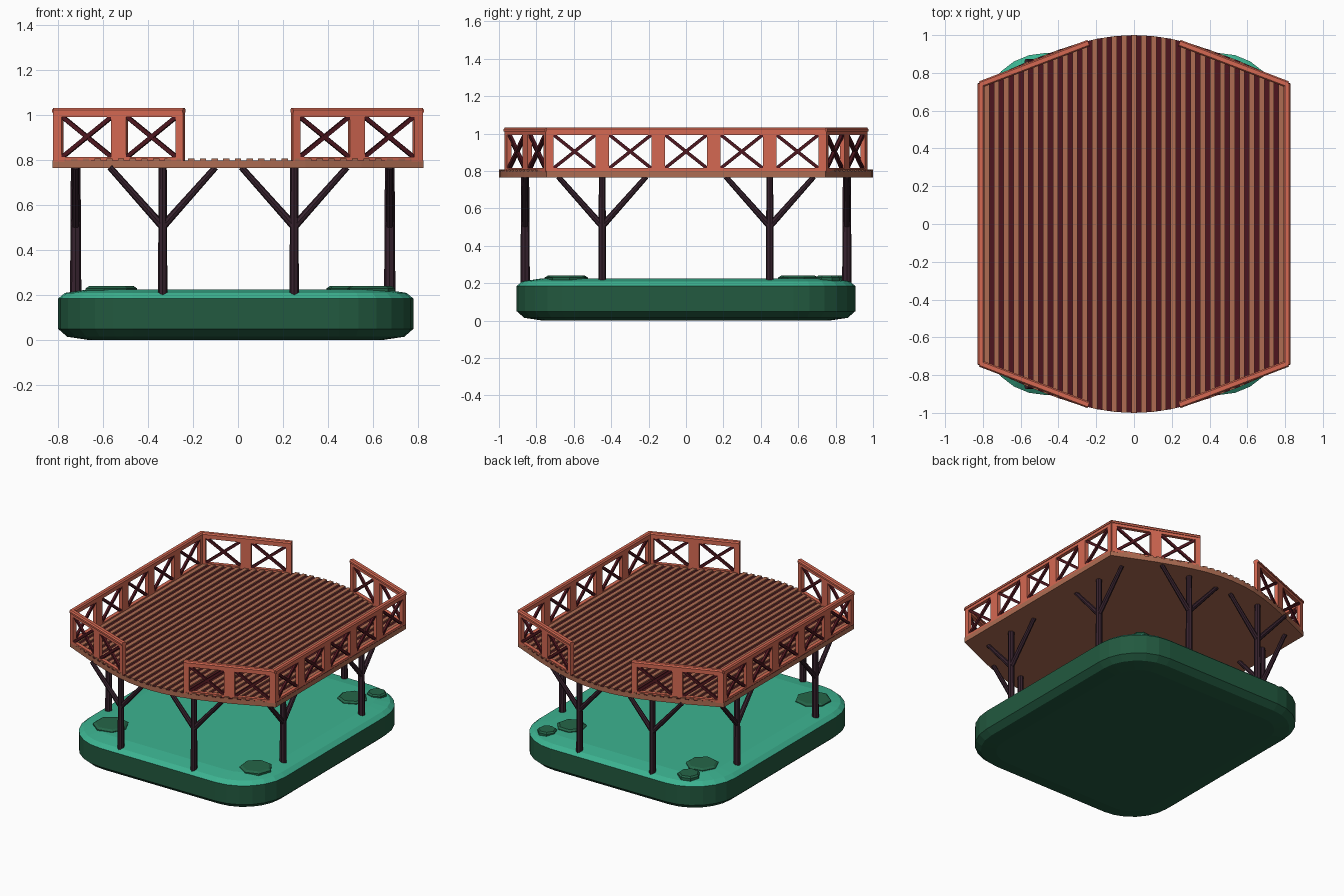
import bpy, bmesh, math
from mathutils import Matrix, Vector

if "Cube" in bpy.data.objects:
    bpy.data.objects.remove(bpy.data.objects["Cube"])


def material(name, rgb):
    m = bpy.data.materials.new(name)
    m.diffuse_color = (*rgb, 1)
    m.use_nodes = True
    m.node_tree.nodes["Principled BSDF"].inputs["Base Color"].default_value = m.diffuse_color
    return m


RAIL = material("red_wood", (0.66, 0.14, 0.085))
PLANK = material("plank_wood", (0.42, 0.15, 0.085))
MAROON = material("dark_maroon", (0.075, 0.008, 0.013))
BARK = material("dark_bark", (0.038, 0.016, 0.027))
GRASS = material("grass_top", (0.045, 0.45, 0.28))
SIDE = material("grass_side", (0.016, 0.10, 0.05))
PAD = material("leaf_pad", (0.018, 0.13, 0.065))


def finish(bm, name, *mats):
    bmesh.ops.recalc_face_normals(bm, faces=bm.faces[:])
    me = bpy.data.meshes.new(name)
    bm.to_mesh(me)
    bm.free()
    for m in mats:
        me.materials.append(m)
    ob = bpy.data.objects.new(name, me)
    bpy.context.collection.objects.link(ob)
    return ob


def loft(bm, rings):
    """Skin a list of equal-length point rings and cap both ends."""
    vs = [[bm.verts.new(p) for p in r] for r in rings]
    n = len(vs[0])
    for a, b in zip(vs, vs[1:]):
        for i in range(n):
            bm.faces.new((a[i], a[(i + 1) % n], b[(i + 1) % n], b[i]))
    bm.faces.new(vs[0][::-1])
    bm.faces.new(vs[-1])


def prism(bm, outline, z0, z1):
    loft(bm, [[(x, y, z) for x, y in outline] for z in (z0, z1)])


def box(bm, lo, hi, frame=Matrix(), mat=0):
    lo, hi = Vector(lo), Vector(hi)
    m = frame @ Matrix.Translation((lo + hi) / 2) @ Matrix.Diagonal((*(hi - lo), 1))
    for v in bmesh.ops.create_cube(bm, size=1, matrix=m)["verts"]:
        for f in v.link_faces:
            f.material_index = mat


def pole(bm, a, b, r0, r1, stretch=(1, 1, 1)):
    a, b = Vector(a), Vector(b)
    rot = (b - a).to_track_quat('Z', 'Y').to_matrix().to_4x4()
    m = Matrix.Translation((a + b) / 2) @ Matrix.Diagonal((*stretch, 1)) @ rot
    bmesh.ops.create_cone(bm, cap_ends=True, segments=8, radius1=r0, radius2=r1,
                          depth=(b - a).length, matrix=m)


# Grassy base: rounded rectangle with soft top and bottom edges
def rounded_ring(inset, z, hx=0.79, hy=0.905, r=0.33, seg=6):
    pts = []
    for k, (sx, sy) in enumerate(((1, 1), (-1, 1), (-1, -1), (1, -1))):
        for i in range(seg + 1):
            t = math.pi / 2 * (k + i / seg)
            pts.append((-0.01 + sx * (hx - r) + (r - inset) * math.cos(t),
                        sy * (hy - r) + (r - inset) * math.sin(t), z))
    return pts


bm = bmesh.new()
loft(bm, [rounded_ring(i, z) for i, z in
          ((0.14, 0), (0.04, 0.015), (0, 0.05), (0, 0.185), (0.03, 0.21), (0.13, 0.225))])
for f in bm.faces:
    f.material_index = 0 if f.calc_center_median().z > 0.19 else 1
finish(bm, "grass_base", GRASS, SIDE)

# Flat leafy pads on the grass
for i, (x, y, r) in enumerate(((-0.57, -0.64, 0.12), (0.59, -0.635, 0.11), (0.49, 0.61, 0.1),
                               (0.58, 0.76, 0.065), (-0.55, 0.6, 0.11), (-0.57, 0.78, 0.075))):
    bm = bmesh.new()
    loft(bm, [[(x + r * s * math.cos(t + i), y + r * s * math.sin(t + i), z)
               for t in (k * math.tau / 7 for k in range(7))]
              for s, z in ((1, 0.2), (1, 0.23), (0.85, 0.24))])
    finish(bm, f"leaf_pad_{i + 1}", PAD)

# Deck outline: straight sides with bowed front and back
BOW = ((0, 1), (0.1, 0.995), (0.2, 0.98), (0.3, 0.955), (0.4, 0.922), (0.55, 0.866), (0.825, 0.745))


def edge(x):
    x = min(abs(x), 0.825)
    for (x0, y0), (x1, y1) in zip(BOW, BOW[1:]):
        if x <= x1:
            return y0 + (y1 - y0) * (x - x0) / (x1 - x0)
    return BOW[-1][1]


xs = [-p[0] for p in BOW[:0:-1]] + [p[0] for p in BOW]
bm = bmesh.new()
prism(bm, [(x, -edge(x)) for x in xs] + [(x, edge(x)) for x in xs[::-1]], 0.765, 0.799)
bm.normal_update()
for f in bm.faces:
    c = f.calc_center_median()
    f.material_index = 1 if c.z > 0.79 else 0
finish(bm, "deck_slab", PLANK, MAROON)

# Raised planks running front to back
bm = bmesh.new()
for k in range(-15, 16):
    a, b = k * 0.052 - 0.014, k * 0.052 + 0.014
    prism(bm, [(a, -edge(a)), (b, -edge(b)), (b, edge(b)), (a, edge(a))], 0.79, 0.808)
finish(bm, "deck_planks", PLANK)


# Railings: posts, top and bottom rails, crossed braces
def railing(name, p0, p1, panels):
    p0, p1 = Vector((*p0, 0)), Vector((*p1, 0))
    d = p1 - p0
    L = d.length
    fr = Matrix.Translation(p0) @ Matrix.Rotation(math.atan2(d.y, d.x), 4, 'Z')
    bm = bmesh.new()
    step, hw = L / panels, 0.036
    for k in range(panels + 1):
        box(bm, (max(0, k * step - hw), -0.013, 0.8), (min(L, k * step + hw), 0.013, 1.0), fr)
    box(bm, (0, -0.013, 0.795), (L, 0.013, 0.815), fr)
    box(bm, (0, -0.013, 0.992), (L, 0.013, 1.018), fr)
    loft(bm, [[fr @ Vector((x, y, z)) for y, z in
               ((-0.018, 1.012), (0.018, 1.012), (0.018, 1.024), (0.011, 1.033),
                (-0.011, 1.033), (-0.018, 1.024))] for x in (0, L)])
    w, h = step - 2 * hw, 0.18
    for k in range(panels):
        for s in (-1, 1):
            m = (fr @ Matrix.Translation(((k + 0.5) * step, 0.002 * s, 0.904))
                 @ Matrix.Rotation(s * math.atan2(h, w), 4, 'Y'))
            n = math.hypot(w, h) / 2
            box(bm, (-n, -0.008, -0.009), (n, 0.008, 0.009), m, 1)
    finish(bm, name, RAIL, MAROON)


for sx, side in ((-1, "left"), (1, "right")):
    railing(f"{side}_railing", (sx * 0.81, -0.745), (sx * 0.81, 0.745), 5)
    for sy, end in ((-1, "front"), (1, "back")):
        railing(f"{end}_{side}_railing", (sx * 0.815, sy * 0.738), (sx * 0.24, sy * 0.958), 2)


# Forked timber supports under the deck
def support(name, x, y, axis):
    bm = bmesh.new()
    across = Vector((1, 0, 0)) if axis == 'x' else Vector((0, 1, 0))
    wide = (1, 1.2, 1) if axis == 'x' else (1.2, 1, 1)
    pole(bm, (x, y, 0.195), (x, y, 0.768), 0.021, 0.018, wide)
    for s in (-1, 1):
        foot = Vector((x, y, 0.505))
        pole(bm, foot, foot + across * s * 0.235 + Vector((0, 0, 0.264)), 0.018, 0.014)
    finish(bm, name, BARK)


for sy, end in ((-1, "front"), (1, "back")):
    support(f"{end}_support_left", -0.335, sy * 0.86, 'x')
    support(f"{end}_support_right", 0.25, sy * 0.86, 'x')
    support(f"left_support_{end}", -0.722, sy * 0.448, 'y')
    support(f"right_support_{end}", 0.675, sy * 0.448, 'y')
